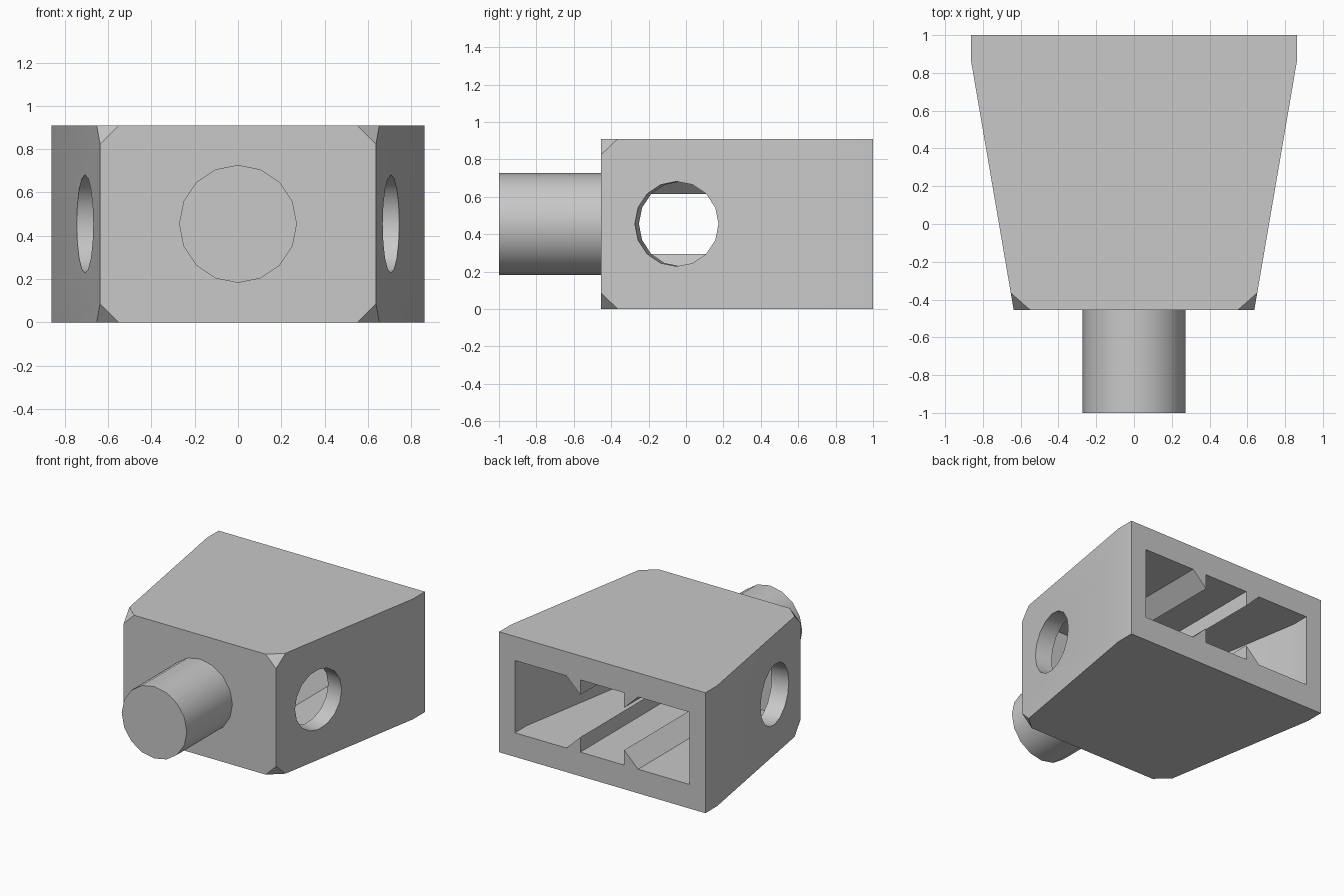
import bpy, bmesh, math
from mathutils import Vector

if "Cube" in bpy.data.objects:
    bpy.data.objects.remove(bpy.data.objects["Cube"])

HEIGHT = 0.91
MID = HEIGHT / 2
FRONT, BEND, BACK = -0.455, 0.86, 1.0
SLOPE = (0.862 - 0.637) / (BEND - FRONT)   # sideways taper of the walls

grey = bpy.data.materials.new("grey")
grey.diffuse_color = (0.58, 0.58, 0.58, 1)
grey.use_nodes = True
grey.node_tree.nodes["Principled BSDF"].inputs["Base Color"].default_value = grey.diffuse_color


def make_object(name, bm):
    bmesh.ops.recalc_face_normals(bm, faces=bm.faces[:])
    mesh = bpy.data.meshes.new(name)
    bm.to_mesh(mesh)
    bm.free()
    mesh.materials.append(grey)
    ob = bpy.data.objects.new(name, mesh)
    bpy.context.collection.objects.link(ob)
    return ob


def prism(points, offset):
    """Extrude a closed outline of 3D points along an offset."""
    bm = bmesh.new()
    face = bm.faces.new([bm.verts.new(p) for p in points])
    new = bmesh.ops.extrude_face_region(bm, geom=[face])["geom"]
    bmesh.ops.translate(bm, vec=offset,
                        verts=[v for v in new if isinstance(v, bmesh.types.BMVert)])
    return bm


def tapered_block(wide, front, back, z0, z1):
    """Block with straight rear sides that taper towards the front."""
    narrow = wide - SLOPE * (BEND - front)
    half = [(narrow, front), (wide, BEND), (wide, back)]
    outline = half + [(-x, y) for x, y in reversed(half)]
    return prism([(x, y, z0) for x, y in outline], (0, 0, z1 - z0))


def cylinder(name, centre, axis, radius, length):
    bm = bmesh.new()
    bmesh.ops.create_cone(bm, cap_ends=True, segments=16, radius1=radius,
                          radius2=radius, depth=length)
    rot = Vector(axis).to_track_quat('Z', 'Y').to_matrix()
    bmesh.ops.rotate(bm, verts=bm.verts[:], matrix=rot)
    bmesh.ops.translate(bm, verts=bm.verts[:], vec=centre)
    return make_object(name, bm)


def cut(target, cutter):
    bpy.context.view_layer.objects.active = target
    mod = target.modifiers.new("cut", 'BOOLEAN')
    mod.operation, mod.solver, mod.object = 'DIFFERENCE', 'EXACT', cutter
    bpy.ops.object.modifier_apply(modifier=mod.name)
    bpy.data.objects.remove(cutter)


def shade(ob):
    bpy.ops.object.select_all(action='DESELECT')
    ob.select_set(True)
    bpy.context.view_layer.objects.active = ob
    bpy.ops.object.shade_smooth_by_angle(angle=math.radians(30))


# Tapered body with the four front corners cut off
bm = tapered_block(0.862, FRONT, BACK, 0, HEIGHT)
for sx in (-1, 1):
    for sz in (-1, 1):
        a, b, c = [Vector((sx * x, y, MID + sz * z)) for x, y, z in
                   ((0.55, FRONT, MID), (0.637, FRONT, MID - 0.086),
                    (0.652, -0.365, MID))]
        normal = (b - a).cross(c - a).normalized()
        if normal.dot(Vector((sx, -1, sz))) < 0:
            normal.negate()
        bmesh.ops.bisect_plane(bm, geom=bm.verts[:] + bm.edges[:] + bm.faces[:],
                               plane_co=a, plane_no=normal, clear_outer=True)
        bmesh.ops.holes_fill(bm, edges=[e for e in bm.edges if e.is_boundary])
body = make_object("body", bm)

# Rear cavity, leaving four triangular ribs on its floor and roof
cavity = make_object("cavity", tapered_block(0.73, -0.273, BACK + 0.1,
                                             MID - 0.273, MID + 0.273))
for sx in (-1, 1):
    for sz in (-1, 1):
        rib = [(0.183, 0.16), (0.183, 0.32), (0.349, 0.32)]
        cut(cavity, make_object("rib", prism(
            [(sx * x, -0.5, MID + sz * z) for x, z in rib], (0, 2, 0))))
cut(body, cavity)

# Round hole square to each slanted side wall
for sx in (-1, 1):
    y = -0.05
    x = 0.637 + SLOPE * (y - FRONT)
    cut(body, cylinder("side_hole", (sx * x, y, MID), (sx, -SLOPE, 0), 0.227, 0.36))
shade(body)

# Front peg
peg = cylinder("front_peg", (0, (FRONT + 0.01 - 1) / 2, MID), (0, -1, 0),
               0.272, 1 + FRONT + 0.01)
shade(peg)
